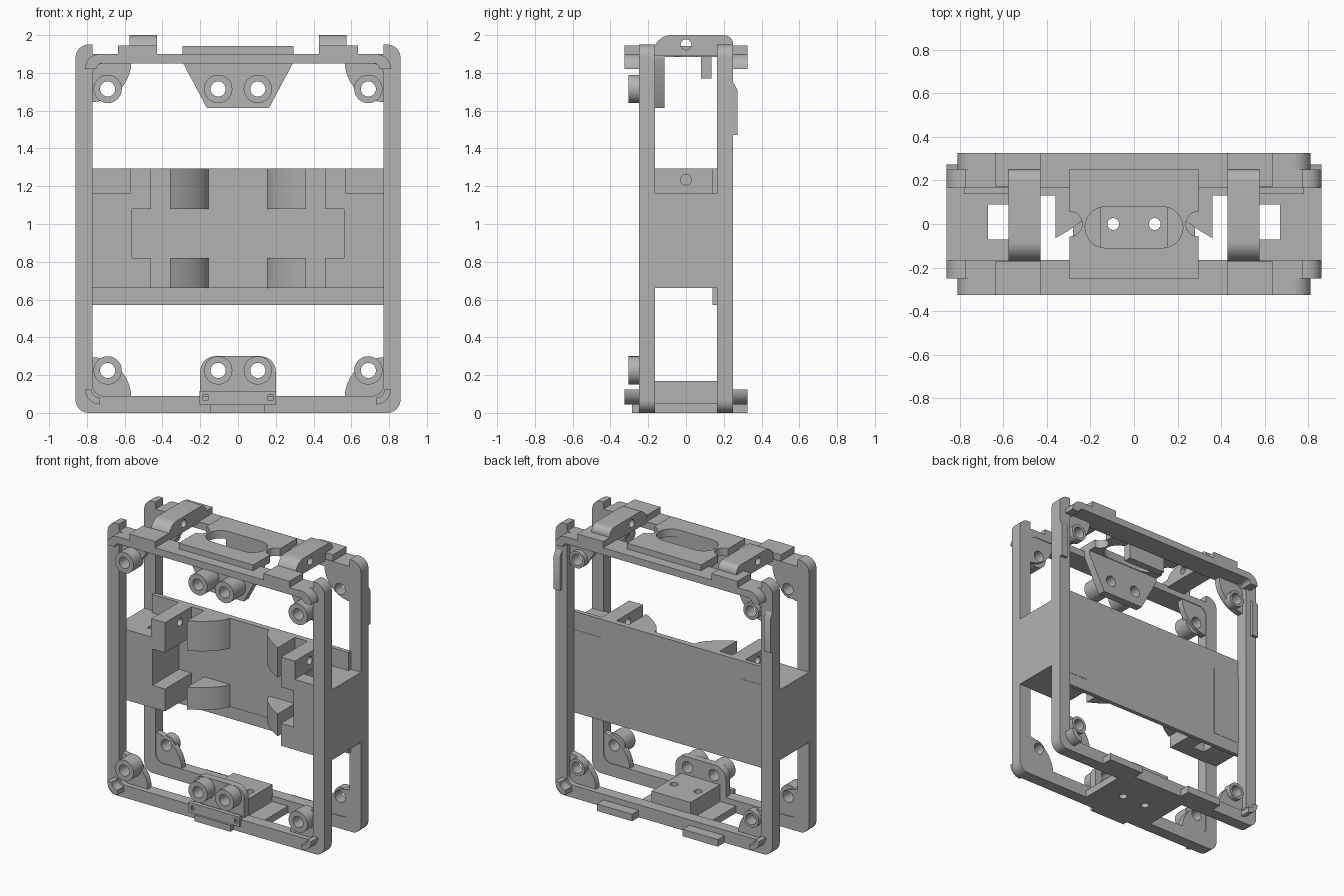
import bpy, bmesh, math
from mathutils import Vector

cube = bpy.data.objects.get("Cube")
if cube:
    bpy.data.objects.remove(cube, do_unlink=True)

gray = bpy.data.materials.new("light_gray")
gray.use_nodes = True
COLOR = (0.45, 0.45, 0.45, 1)
gray.diffuse_color = COLOR
gray.node_tree.nodes["Principled BSDF"].inputs["Base Color"].default_value = COLOR
parts = []


def prism(name, pts, lo, hi, axis="y"):
    """Extrude a 2D outline along an axis."""
    place = {"x": lambda a, b, t: (t, a, b),
             "y": lambda a, b, t: (a, t, b),
             "z": lambda a, b, t: (a, b, t)}[axis]
    bm = bmesh.new()
    ends = [[bm.verts.new(place(a, b, t)) for a, b in pts] for t in (lo, hi)]
    n = len(pts)
    for loop in ends:
        bm.faces.new(loop)
    for i in range(n):
        j = (i + 1) % n
        bm.faces.new((ends[0][i], ends[0][j], ends[1][j], ends[1][i]))
    bmesh.ops.recalc_face_normals(bm, faces=bm.faces)
    mesh = bpy.data.meshes.new(name)
    bm.to_mesh(mesh)
    bm.free()
    mesh.materials.append(gray)
    obj = bpy.data.objects.new(name, mesh)
    bpy.context.collection.objects.link(obj)
    parts.append(obj)
    return obj


def box(name, x, y, z):
    return prism(name, [(x[0], y[0]), (x[1], y[0]), (x[1], y[1]), (x[0], y[1])], z[0], z[1], "z")


def cut(obj, *cutters):
    """Subtract the cutters, then discard them."""
    for c in cutters:
        c.hide_render = True
        mod = obj.modifiers.new("cut", "BOOLEAN")
        mod.operation, mod.solver, mod.object = "DIFFERENCE", "EXACT", c
    bpy.context.view_layer.update()
    graph = bpy.context.evaluated_depsgraph_get()
    mesh = bpy.data.meshes.new_from_object(obj.evaluated_get(graph))
    obj.modifiers.clear()
    obj.data = mesh
    for c in cutters:
        parts.remove(c)
        bpy.data.objects.remove(c, do_unlink=True)
    return obj


def arc(cx, cy, r, a0, a1, n=10):
    return [(cx + r * math.cos(math.radians(a0 + (a1 - a0) * i / n)),
             cy + r * math.sin(math.radians(a0 + (a1 - a0) * i / n))) for i in range(n + 1)]


def circle(cx, cy, r, n=32):
    return arc(cx, cy, r, 0, 360, n)[:-1]


def rounded(x, z0, z1, r):
    return (arc(x - r, z0 + r, r, -90, 0) + arc(x - r, z1 - r, r, 0, 90)
            + arc(r - x, z1 - r, r, 90, 180) + arc(r - x, z0 + r, r, 180, 270))


def flip(pts, s):
    return [(s * a, b) for a, b in pts]


def span(s, a, b):
    return sorted((s * a, s * b))


def boss(name, x, z, y0, y1, r=0.075):
    cut(prism(name, circle(x, z, r), y0, y1),
        prism("drill", circle(x, z, 0.04), y0 - 0.1, y1 + 0.1))


for side, d in (("front", -1), ("back", 1)):
    # Main rectangular frame with raised corner horns
    lo, hi = span(d, 0.165, 0.25)
    cut(prism(side + "_frame", rounded(0.86, 0, 1.95, 0.07), lo, hi),
        prism("opening", rounded(0.77, 0.09, 1.85, 0.06), lo - 0.1, hi + 0.1),
        box("gap", (-0.77, 0.77), (lo - 0.1, hi + 0.1), (1.9, 2.1)))

    # Top flange with hooked ends
    flange = (arc(0.73, 1.82, 0.08, 0, 90) + arc(-0.73, 1.82, 0.08, 90, 180)
              + arc(-0.72, 1.82, 0.03, 180, 90) + arc(0.72, 1.82, 0.03, 90, 0))
    lo, hi = span(d, 0.24, 0.325)
    prism(side + "_top_flange", flange, lo, hi)

    for s, hand in ((1, "left"), (-1, "right")):
        tag = f"{side}_{hand}_"
        # Raised pads on the flange and bottom corner hooks
        box(tag + "flange_pad", span(s, 0.43, 0.635), span(d, 0.17, 0.325), (1.89, 1.945))
        hook = arc(0.73, 0.125, 0.08, -90, 0) + arc(0.73, 0.125, 0.045, 0, -90)
        prism(tag + "bottom_hook", flip(hook, s), *span(d, 0.24, 0.325))

        # Corner gussets with screw bosses
        for level, corner, a, zb in (("top", 1.86, 270, 1.715), ("bottom", 0.08, 0, 0.225)):
            g = [(0.79, corner)] + [(0.78 - abs(u), v) for u, v in arc(0, corner, 0.215, a, a + 90)]
            cut(prism(tag + level + "_gusset", flip(g, s), *span(d, 0.17, 0.215)),
                prism("drill", circle(s * 0.69, zb, 0.04), -0.4, 0.4))
            reach = 0.305 if d < 0 else 0.25
            boss(tag + level + "_boss", s * 0.69, zb, *span(d, 0.19, reach),
                 r=0.075 if d < 0 else 0.06)

# Rear panel with its thicker field
box("rear_panel", (-0.78, 0.78), (0.14, 0.17), (0.57, 1.295))
box("rear_panel_field", (-0.57, 0.57), (0.13, 0.15), (0.66, 1.295))

for s, hand in ((1, "left"), (-1, "right")):
    # Side block with vertical slot
    cut(box(hand + "_side_block", span(s, 0.56, 0.86), (-0.172, 0.172), (0.66, 1.165)),
        box("slot", span(s, 0.575, 0.67), (-0.07, 0.09), (0.5, 1.4)))

    # Cradle posts and curved wedges, upper and lower
    wedge = [(0.36, 0.145), (0.36, -0.065), (0.30, -0.03), (0.25, 0.005),
             (0.20, 0.05), (0.17, 0.09), (0.15, 0.145)]
    for level, z in (("upper", (1.08, 1.295)), ("lower", (0.66, 0.82))):
        prism(f"{hand}_{level}_wedge", flip(wedge, s), z[0], z[1], "z")
        post = box(f"{hand}_{level}_post", span(s, 0.46, 0.57), (-0.17, 0.14), z)
        if level == "upper":
            cut(post, prism("drill", circle(0, 1.235, 0.028), -1, 1, "x"))

    # Loop bracket across the top
    loop = (arc(-0.08, 1.91, 0.09, 180, 90) + arc(0.2, 1.95, 0.05, 90, 0)
            + [(0.25, 1.89), (-0.17, 1.89)])
    cut(prism(hand + "_loop_bracket", loop, *span(s, 0.43, 0.575), "x"),
        prism("drill", circle(0, 1.95, 0.028), -1, 1, "x"))

    # Latch pad on the rear upright
    latch = [(0.24, 1.47), (0.272, 1.47), (0.272, 1.71), (0.25, 1.75), (0.24, 1.75)]
    prism(hand + "_latch_pad", latch, *span(s, 0.81, 0.86), "x")

    # Centre bosses and rear bottom tabs
    boss(hand + "_centre_top_boss", s * 0.105, 1.715, -0.305, -0.165)
    boss(hand + "_centre_bottom_boss", s * 0.105, 0.225, -0.305, -0.19)
    box(hand + "_rear_tab", span(s, 0.2, 0.48), (0.24, 0.325), (0, 0.05))

# Top tray with stadium window and side notches
tray = box("top_tray", (-0.295, 0.295), (-0.25, 0.25), (1.885, 1.942))
stadium = arc(0.13, -0.015, 0.095, -90, 90) + arc(-0.13, -0.015, 0.095, 90, 270)
cut(tray, prism("window", stadium, 1.7, 2.1, "z"),
    *[prism("notch", circle(s * 0.295, 0, 0.057), 1.7, 2.1, "z") for s in (1, -1)])
box("tray_rear_tab", (-0.15, 0.15), (0.08, 0.135), (1.77, 1.89))

# Trapezoid plate under the tray
trapezoid = [(-0.295, 1.86), (-0.165, 1.615), (0.165, 1.615), (0.295, 1.86), (0.295, 1.89), (-0.295, 1.89)]
cut(prism("trapezoid_plate", trapezoid, -0.17, -0.115),
    *[prism("drill", circle(s * 0.105, 1.715, 0.04), -0.3, 0) for s in (1, -1)])

# Bottom bridge, raised block and their screw holes
for name, x, z in (("bottom_bridge", 0.28, (0, 0.05)), ("bottom_block", 0.155, (0.04, 0.17))):
    cut(box(name, (-x, x), (-0.172, 0.17), z),
        *[prism("drill", circle(s * 0.095, 0, 0.027), -0.5, 0.5, "z") for s in (1, -1)])

# Boss plate and clip on the bottom front
plate = [(-0.2, 0), (0.2, 0)] + arc(0.12, 0.22, 0.08, 0, 90) + arc(-0.12, 0.22, 0.08, 90, 180)
cut(prism("bottom_boss_plate", plate, -0.215, -0.165),
    *[prism("drill", circle(s * 0.105, 0.225, 0.04), -0.4, 0) for s in (1, -1)])
cut(box("front_clip", (-0.205, 0.2), (-0.27, -0.24), (0.045, 0.115)),
    *[box("slot", span(s, 0.16, 0.185), (-0.4, -0.1), (0.065, 0.095)) for s in (1, -1)])
box("front_tab", (-0.145, 0.14), (-0.285, -0.24), (0, 0.045))

# Smooth the curved walls, keep edges sharp
bpy.ops.object.select_all(action="DESELECT")
for obj in parts:
    obj.select_set(True)
bpy.context.view_layer.objects.active = parts[0]
bpy.ops.object.shade_smooth_by_angle(angle=math.radians(30))
